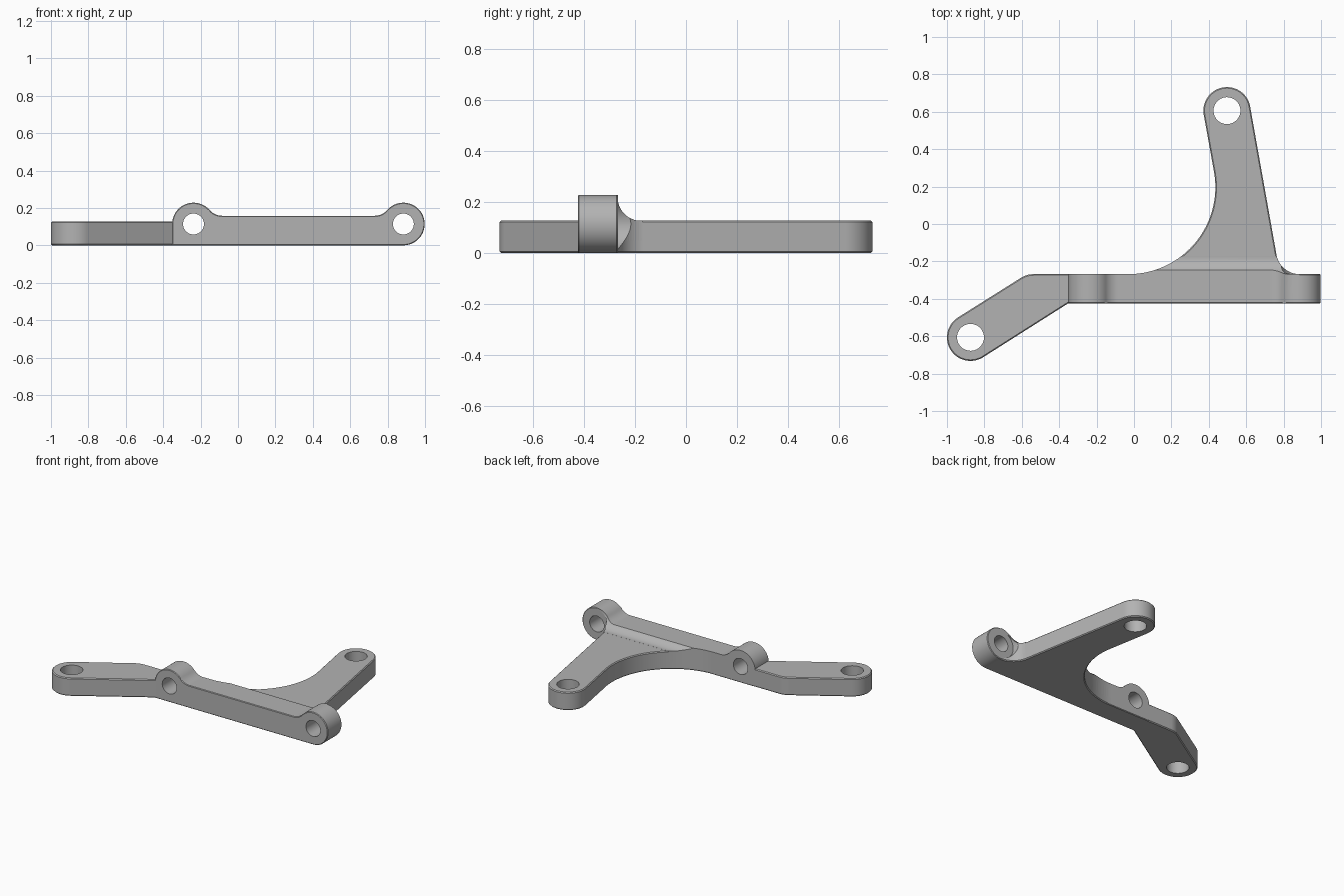
import bpy, bmesh, math
from mathutils import Vector

cube = bpy.data.objects.get("Cube")
if cube:
    bpy.data.objects.remove(cube, do_unlink=True)

grey = bpy.data.materials.new("plain_grey")
grey.use_nodes = True
COLOR = (0.45, 0.45, 0.45, 1)
grey.diffuse_color = COLOR
for node in grey.node_tree.nodes:
    if node.type == 'BSDF_PRINCIPLED':
        node.inputs["Base Color"].default_value = COLOR

THICK = 0.127
FRONT, BACK = -0.425, -0.268
LUG_R, PAD_R = 0.114, 0.126
LUGS = [(-0.238, LUG_R), (0.884, LUG_R)]
ARM_PAD, REAR_PAD = (-0.874, -0.606), (0.497, 0.606)
CHAMFER = 0.006


def arc(center, r, start, end, n=24):
    """Points on an arc, angles in degrees."""
    angles = [math.radians(start + (end - start) * i / n) for i in range(n + 1)]
    return [(center[0] + r * math.cos(a), center[1] + r * math.sin(a)) for a in angles]


def prism(name, outline, lo, hi, axis='z', chamfer=0):
    """Extrude a 2D outline along z, or an xz outline along y, or a yz outline along x."""
    place = {'z': lambda u, v, w: (u, v, w),
             'y': lambda u, v, w: (u, w, v),
             'x': lambda u, v, w: (w, u, v)}[axis]
    bm = bmesh.new()
    rings = [[bm.verts.new(place(u, v, w)) for u, v in outline] for w in (lo, hi)]
    caps = [bm.faces.new(ring) for ring in rings]
    count = len(outline)
    for i in range(count):
        j = (i + 1) % count
        bm.faces.new((rings[0][i], rings[0][j], rings[1][j], rings[1][i]))
    bmesh.ops.recalc_face_normals(bm, faces=bm.faces)
    if chamfer:
        edges = [e for cap in caps for e in cap.edges]
        bmesh.ops.bevel(bm, geom=edges, offset=chamfer, segments=1,
                        affect='EDGES', clamp_overlap=True)
    mesh = bpy.data.meshes.new(name)
    bm.to_mesh(mesh)
    bm.free()
    obj = bpy.data.objects.new(name, mesh)
    mesh.materials.append(grey)
    bpy.context.collection.objects.link(obj)
    return obj


def activate(obj):
    bpy.ops.object.select_all(action='DESELECT')
    obj.select_set(True)
    bpy.context.view_layer.objects.active = obj


def combine(target, tool, operation):
    """Apply a boolean and discard the tool object."""
    activate(target)
    mod = target.modifiers.new("boolean", 'BOOLEAN')
    mod.operation, mod.solver, mod.object = operation, 'EXACT', tool
    bpy.ops.object.modifier_apply(modifier=mod.name)
    bpy.data.objects.remove(tool, do_unlink=True)


# Plate outline: angled arm, rear arm and the sweeping curve between them
TAPER, SLANT = 9.7, 121.7
plate_outline = (
    [(-0.353, FRONT), (-0.30, -0.40), (0.88, -0.40)]
    + arc((0.885, BACK + 0.125), 0.125, 270, 180 + TAPER, 16)
    + arc(REAR_PAD, PAD_R, TAPER, 180 + TAPER, 32)
    + arc((-0.03, 0.197), 0.465, TAPER, -90, 40)
    + arc((-0.537, BACK - PAD_R), PAD_R, 90, SLANT, 8)
    + arc(ARM_PAD, PAD_R, SLANT, SLANT + 180, 32))

# Bar outline: two round lugs blended into a lower bar
BAR_TOP, BLEND = 0.158, 0.09
rise = BAR_TOP + BLEND - LUG_R
reach = math.sqrt((LUG_R + BLEND) ** 2 - rise ** 2)
meet = math.degrees(math.atan2(rise, reach))
left, right = LUGS
bar_outline = (
    [(left[0] - LUG_R, 0)]
    + arc(right, LUG_R, -90, 180 - meet, 40)
    + arc((right[0] - reach, BAR_TOP + BLEND), BLEND, -meet, -90, 10)
    + arc((left[0] + reach, BAR_TOP + BLEND), BLEND, -90, -180 + meet, 10)
    + arc(left, LUG_R, meet, 180, 32))

bracket = prism("mounting_bracket", plate_outline, 0, THICK, chamfer=CHAMFER)

# Hollow blend between the bar's back and the plate's top
blend = prism("bar_blend", bar_outline, -0.34, -0.17, 'y')
scoop = arc((BACK + 0.09, THICK + 0.09), 0.09, 0, 360, 64)[:-1]
combine(blend, prism("blend_scoop", scoop, -1, 1.2, 'x'), 'DIFFERENCE')
combine(blend, prism("blend_limit", plate_outline, 0.05, 0.4), 'INTERSECT')

combine(bracket, prism("front_bar", bar_outline, FRONT, BACK, 'y', CHAMFER), 'UNION')
combine(bracket, blend, 'UNION')

# Clearance behind the right-hand lug, then all bolt holes
spot = arc(right, 0.1, 0, 360, 48)[:-1]
combine(bracket, prism("lug_clearance", spot, BACK, -0.05, 'y'), 'DIFFERENCE')
for lug in LUGS:
    ring = arc(lug, 0.056, 0, 360, 40)[:-1]
    combine(bracket, prism("lug_hole", ring, -0.6, 0, 'y'), 'DIFFERENCE')
for pad in (ARM_PAD, REAR_PAD):
    ring = arc(pad, 0.072, 0, 360, 40)[:-1]
    combine(bracket, prism("pad_hole", ring, -0.1, 0.3), 'DIFFERENCE')

# Smooth curves, crisp edges
activate(bracket)
bpy.ops.object.shade_smooth_by_angle(angle=math.radians(30))
weighted = bracket.modifiers.new("weighted_normals", 'WEIGHTED_NORMAL')
weighted.keep_sharp = True
